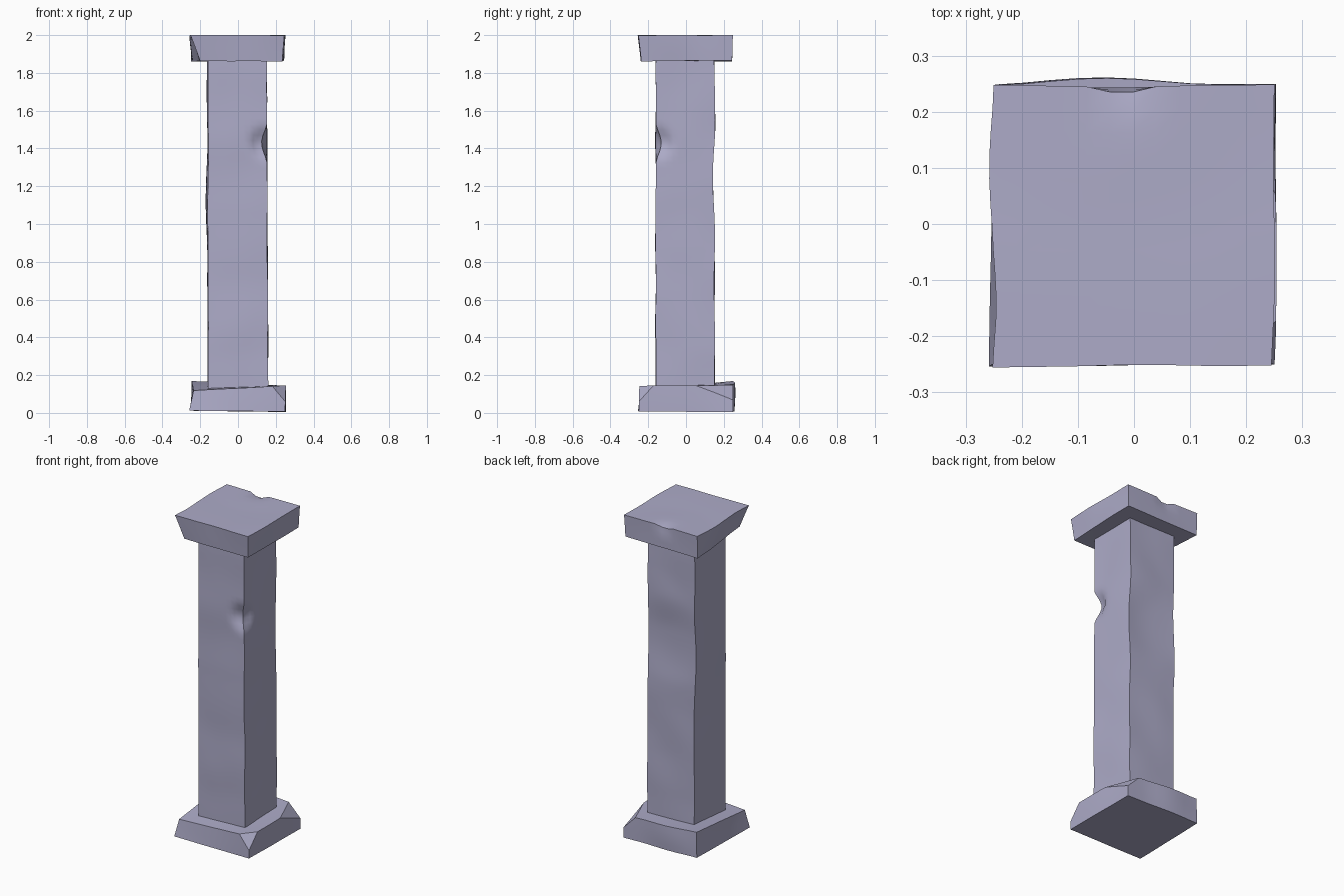
import bpy, bmesh
from mathutils import Vector, noise

if "Cube" in bpy.data.objects:
    bpy.data.objects.remove(bpy.data.objects["Cube"])

stone = bpy.data.materials.new("lavender grey stone")
stone.diffuse_color = (0.42, 0.41, 0.58, 1)
stone.use_nodes = True
stone.node_tree.nodes["Principled BSDF"].inputs["Base Color"].default_value = stone.diffuse_color


def block(name, bottom, top, cuts, rough, dents=(), chips=()):
    """Worn stone block between two four-cornered ends (FL, FR, BR, BL)."""
    bm = bmesh.new()
    bmesh.ops.create_cube(bm, size=1)
    for axis, count in enumerate(cuts):
        normal = Vector((0, 0, 0))
        normal[axis] = 1
        for i in range(1, count):
            bmesh.ops.bisect_plane(bm, geom=bm.verts[:] + bm.edges[:] + bm.faces[:],
                                   plane_co=normal * (i / count - 0.5), plane_no=normal)
    b, t = [[Vector(c) for c in end] for end in (bottom, top)]
    for v in bm.verts:
        x, y, z = v.co + Vector((0.5, 0.5, 0.5))
        low = b[0].lerp(b[1], x).lerp(b[3].lerp(b[2], x), y)
        high = t[0].lerp(t[1], x).lerp(t[3].lerp(t[2], x), y)
        p = low.lerp(high, z)
        # gentle weathering
        n = noise.noise_vector(p * 4 + Vector((3.1, 7.7, 1.3)))
        q = p + Vector((n.x, n.y, n.z * 0.4)) * rough
        # local dents and swellings
        for centre, radius, push in dents:
            d = (p - Vector(centre)).length / radius
            if d < 1:
                q += Vector(push) * (1 - d * d) ** 2
        q.z = min(max(q.z, 0), 2)
        v.co = q
    # broken corners
    for point, normal in chips:
        cut = bmesh.ops.bisect_plane(bm, geom=bm.verts[:] + bm.edges[:] + bm.faces[:],
                                     plane_co=point, plane_no=normal, clear_outer=True)
        edges = [e for e in cut["geom_cut"] if isinstance(e, bmesh.types.BMEdge)]
        bmesh.ops.holes_fill(bm, edges=edges, sides=0)
    bmesh.ops.recalc_face_normals(bm, faces=bm.faces[:])
    mesh = bpy.data.meshes.new(name)
    bm.to_mesh(mesh)
    bm.free()
    obj = bpy.data.objects.new(name, mesh)
    bpy.context.collection.objects.link(obj)
    mesh.materials.append(stone)
    bpy.ops.object.select_all(action='DESELECT')
    obj.select_set(True)
    bpy.context.view_layer.objects.active = obj
    bpy.ops.object.shade_smooth_by_angle(angle=0.5)
    return obj


# base slab with two broken corners
block("base",
      [(-.255, -.255, .012), (.247, -.25, .008), (.25, .25, .004), (-.247, .247, .012)],
      [(-.235, -.24, .118), (.25, -.25, .145), (.25, .25, .145), (-.245, .25, .168)],
      (10, 10, 4), 0.005,
      dents=[((-.05, .25, .08), .2, (0, .01, 0)), ((.25, 0, .08), .2, (.006, 0, 0))],
      chips=[((.18, -.25, .14), (1, -1, .875)), ((.25, .07, .14), (.144, .056, .144))])

# shaft with a notched front right edge
block("shaft",
      [(-.158, -.16, .125), (.158, -.16, .125), (.158, .152, .125), (-.16, .152, .125)],
      [(-.158, -.16, 1.88), (.153, -.16, 1.88), (.153, .15, 1.88), (-.163, .15, 1.88)],
      (10, 10, 60), 0.005,
      dents=[((.155, -.16, 1.43), .11, (-.03, .03, 0)),
             ((0, .15, 1.25), .28, (0, -.014, 0)),
             ((.1, .15, 1.5), .2, (0, .006, 0)),
             ((-.16, .05, 1.1), .35, (-.009, 0, 0))])

# capital slab with an undercut front left corner
block("capital",
      [(-.2, -.238, 1.862), (.235, -.238, 1.862), (.245, .242, 1.866), (-.25, .245, 1.862)],
      [(-.256, -.257, 2), (.247, -.25, 2), (.25, .248, 2), (-.25, .247, 2)],
      (12, 12, 4), 0.006,
      dents=[((-.02, .25, 2), .07, (0, -.012, -.018)),
             ((-.25, -.14, 1.95), .12, (.007, 0, 0)),
             ((-.25, .1, 1.95), .15, (-.006, 0, 0))])
